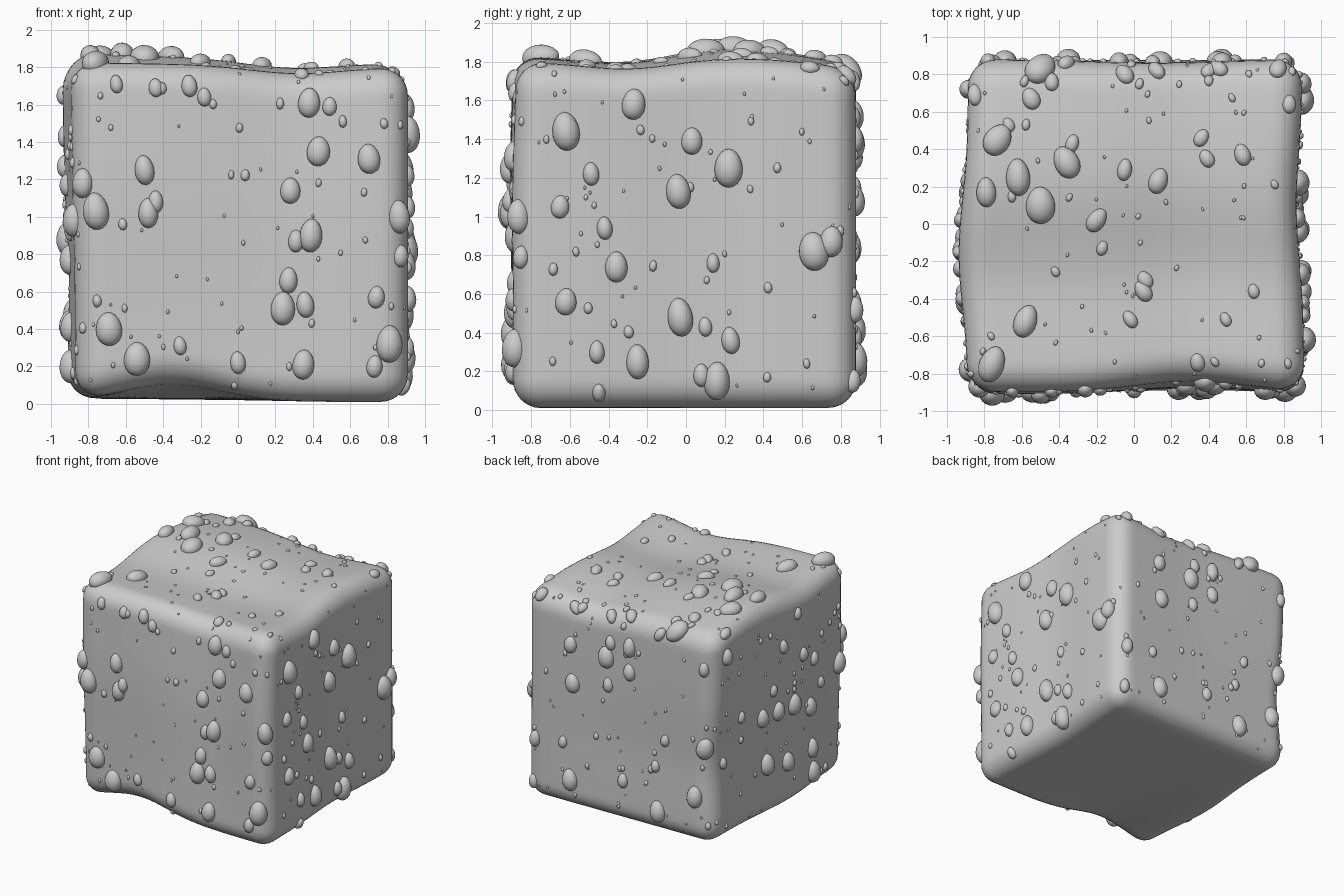
import bpy, bmesh, random
from math import exp, cos, sin, pi
from mathutils import Vector, Matrix
from mathutils.bvhtree import BVHTree

random.seed(7)
HALF, ROUND = 0.9, 0.15


def bump(v, centre, width):
    return exp(-((v - centre) / width) ** 2)


def shape(p):
    """Round a cube surface point, then warp each face gently."""
    p = p * HALF
    lim = HALF - ROUND
    inner = Vector([max(-lim, min(lim, c)) for c in p])
    p = inner + (p - inner).normalized() * ROUND
    x, y, z = p
    up, down = (z / HALF + 1) / 2, (1 - z / HALF) / 2
    front, back = (1 - y / HALF) / 2, (1 + y / HALF) / 2
    right, left = (1 + x / HALF) / 2, (1 - x / HALF) / 2
    top = (1.82 - 0.04 * bump(x, 0.3, 0.35) - 0.04 * bump(y, -0.3, 0.35) - 0.015 * x
           + (0.015 + 0.03 * left) * bump(y, 0.2, 0.4) - 0.035 * bump(y, 0.95, 0.3))
    bottom = 0.01 + 0.11 * bump(x, -0.38, 0.38) * front ** 2 + 0.02 * back * left
    ny = (y + front * (0.005 + 0.065 * bump(x, 0.3, 0.42) * up - 0.015 * bump(z, 0.2, 0.5))
          - back * (0.02 + 0.02 * bump(x, 0.1, 0.5) * up))
    waist = left * back * bump(z, -0.25, 0.35)
    nx = (x - right * (0.035 * bump(y, 0.1, 0.4) - 0.01 * front) + 0.04 * waist
          + left * (0.025 - 0.05 * bump(y, -0.15, 0.42) - 0.015 * z / HALF))
    return Vector((nx, ny - 0.02 * waist, bottom * down + top * up))


def finish(bm, name):
    mesh = bpy.data.meshes.new(name)
    bm.to_mesh(mesh)
    for f in mesh.polygons:
        f.use_smooth = True
    obj = bpy.data.objects.new(name, mesh)
    bpy.context.collection.objects.link(obj)
    return obj


# Soft, slightly warped block
body = bmesh.new()
bmesh.ops.create_cube(body, size=2)
bmesh.ops.subdivide_edges(body, edges=body.edges[:], cuts=47, use_grid_fill=True)
for v in body.verts:
    v.co = shape(v.co)
body.normal_update()
tree = BVHTree.FromBMesh(body)
finish(body, "block")

# Ray start and direction for each face, from two face coordinates
FACES = {
    "front": lambda u, v: ((u, -3, v), (0, 1, 0)),
    "back": lambda u, v: ((u, 3, v), (0, -1, 0)),
    "right": lambda u, v: ((3, u, v), (-1, 0, 0)),
    "left": lambda u, v: ((-3, u, v), (1, 0, 0)),
    "top": lambda u, v: ((u, v, 4), (0, 0, -1)),
}


def add_drop(bm, face, u, v, r, detail):
    """Egg-shaped drop half sunk in the surface, hanging downwards on the sides."""
    start, direction = FACES[face](u, v)
    loc, n, _, _ = tree.ray_cast(Vector(start), Vector(direction))
    if loc is None:
        return
    if face == "top":
        a = random.uniform(0.3, 0.7) * pi
        t = Vector((cos(a), sin(a), 0))
    else:
        t = Vector((random.uniform(-0.15, 0.15), random.uniform(-0.15, 0.15), 1))
    t = (t - n * t.dot(n)).normalized()
    s = t.cross(n)
    rot = Matrix((s, t, n)).transposed()
    wide = random.uniform(0.64, 0.78)
    ball = bmesh.ops.create_icosphere(bm, subdivisions=detail, radius=1)
    for vert in ball["verts"]:
        c = vert.co
        k = 1 - 0.08 * c.y
        vert.co = loc + rot @ Vector((c.x * wide * r * k, c.y * r, c.z * 0.66 * r * k))


# Large drops: two face coordinates and a radius
LARGE = {}
LARGE["front"] = [
    (-.83, 1.18, .08), (-.76, 1.03, .1), (-.5, 1.25, .08), (-.48, 1.02, .08), (-.44, 1.08, .06),
    (-.69, .4, .09), (-.54, .24, .09), (-.31, .31, .05), (0, .22, .06), (.35, .21, .08),
    (.24, .51, .09), (.36, .53, .07), (.27, .66, .07), (.31, .87, .06), (.39, .9, .09),
    (.28, 1.14, .07), (.43, 1.35, .08), (.7, 1.31, .08), (.86, 1.0, .09), (.87, .79, .06),
    (.74, .57, .06), (.81, .32, .1), (.73, .2, .06), (.38, 1.61, .08), (.49, 1.59, .05),
    (-.18, 1.64, .05), (-.65, 1.71, .05), (-.44, 1.69, .05), (-.26, 1.7, .06)]
LARGE["right"] = [
    (-.62, 1.44, .1), (-.27, 1.58, .08), (-.49, 1.22, .06), (-.65, 1.05, .06), (-.42, .94, .06),
    (-.36, .74, .08), (-.04, 1.13, .09), (.03, 1.39, .07), (.22, 1.25, .1), (.66, .82, .1),
    (.75, .87, .08), (.14, .76, .05), (-.03, .48, .1), (.1, .43, .05), (.23, .36, .07),
    (-.25, .25, .09), (.16, .15, .1), (.08, .18, .06), (-.62, .56, .07), (-.46, .3, .06),
    (-.45, .09, .05)]
LARGE["top"] = [
    (-.85, .69, .06), (-.73, .45, .09), (-.79, .17, .08), (-.62, .25, .1), (-.5, .1, .1),
    (-.36, .33, .09), (-.33, .43, .05), (-.5, .83, .1), (-.44, .76, .05), (-.36, .86, .06),
    (-.55, .67, .06), (-.67, .53, .04), (-.05, .8, .06), (.13, .23, .07), (-.05, .29, .06),
    (-.2, .02, .07), (-.17, -.13, .04), (.05, -.36, .06), (.06, -.3, .05), (-.02, -.51, .05),
    (-.58, -.52, .09), (-.76, -.75, .1), (.34, -.74, .05), (.49, -.51, .04), (.64, -.36, .04),
    (.36, .46, .05), (.39, .35, .05), (.58, .37, .06), (.4, .82, .05), (.77, .83, .06),
    (.45, .83, .06), (.83, .64, .05), (.12, .82, .06)]
LARGE["back"] = [
    (.47, 1.4, .07), (.14, 1.38, .09), (.1, 1.51, .06), (-.08, 1.52, .08), (-.08, 1.31, .07),
    (.45, 1.08, .08), (.12, 1.15, .06), (.54, .56, .05), (.8, .52, .07), (.47, .26, .09),
    (-.02, .38, .06), (-.35, .21, .09), (-.69, .42, .09), (-.77, .84, .09), (-.41, .82, .05),
    (-.32, .58, .05), (.82, .15, .06), (-.78, 1.52, .06)]
LARGE["left"] = [
    (.72, 1.6, .07), (.23, .89, .08), (.05, .89, .08), (-.14, .88, .09), (-.37, .77, .08),
    (.02, 1.43, .06), (-.24, 1.27, .06), (-.4, 1.17, .06), (-.4, .41, .08), (-.42, .2, .09),
    (.17, .48, .09), (-.07, .42, .08), (.7, .68, .05), (-.52, .92, .05), (.12, 1.09, .05),
    (.5, 1.0, .05), (-.78, .98, .09), (-.15, 1.65, .05)]

drops = bmesh.new()
for face, items in LARGE.items():
    for u, v, r in items:
        add_drop(drops, face, u, v, r, 3)
finish(drops, "large_drops")

# Fine scattered droplets on every face but the underside
beads = bmesh.new()
for face in FACES:
    for _ in range(60):
        u = random.uniform(-0.86, 0.86)
        v = random.uniform(-0.84, 0.82) + (0 if face == "top" else 0.93)
        add_drop(beads, face, u, v, 0.01 + 0.025 * random.random() ** 2, 2)
finish(beads, "small_droplets")
